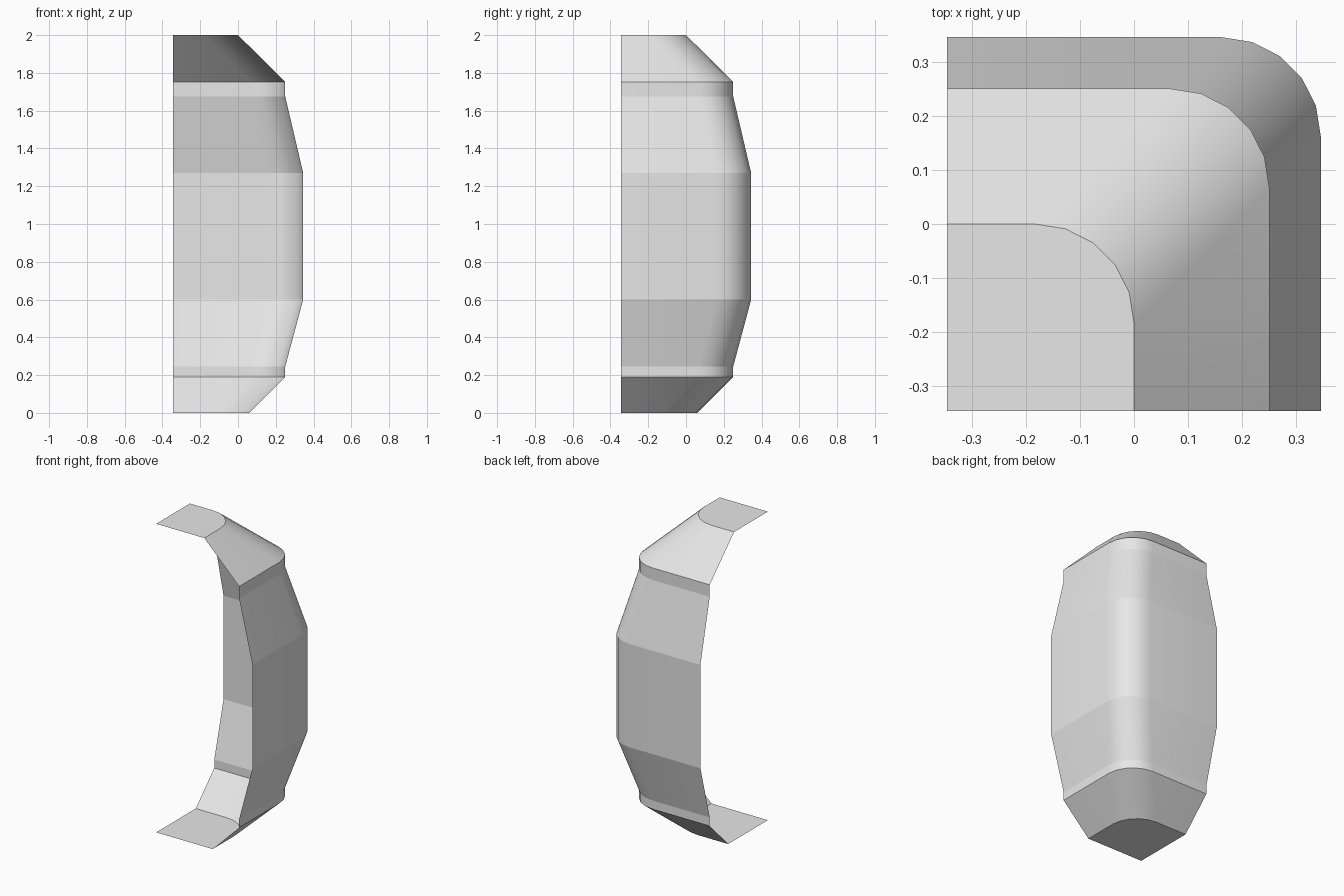
import bpy, bmesh, math

if "Cube" in bpy.data.objects:
    bpy.data.objects.remove(bpy.data.objects["Cube"])

grey = bpy.data.materials.new("light_grey")
grey.diffuse_color = (0.8, 0.8, 0.8, 1)
grey.use_nodes = True
grey.node_tree.nodes["Principled BSDF"].inputs["Base Color"].default_value = grey.diffuse_color

INNER = -0.345   # the two open cut planes
RADIUS = 0.183   # rounded corner
SEGMENTS = 5
# (outer extent, height) from bottom to top
PROFILE = [(0.06, 0), (0.25, 0.19), (0.25, 0.245), (0.345, 0.6),
           (0.345, 1.27), (0.25, 1.675), (0.25, 1.753), (0.0, 2.0)]


def ring(bm, e, z):
    """Quarter outline: straight side, rounded corner, straight side."""
    c = e - RADIUS
    pts = [(e, INNER)]
    for i in range(SEGMENTS + 1):
        a = math.pi / 2 * i / SEGMENTS
        pts.append((c + RADIUS * math.cos(a), c + RADIUS * math.sin(a)))
    pts.append((INNER, e))
    return [bm.verts.new((x, y, z)) for x, y in pts]


bm = bmesh.new()
rings = [ring(bm, e, z) for e, z in PROFILE]

# Outer wall bands
for low, high in zip(rings, rings[1:]):
    for i in range(len(low) - 1):
        bm.faces.new((low[i], low[i + 1], high[i + 1], high[i]))

# Flat bottom and top caps
bm.faces.new([bm.verts.new((INNER, INNER, 0))] + rings[0][::-1])
bm.faces.new([bm.verts.new((INNER, INNER, 2))] + rings[-1])

# Smooth around the corner, crisp between bands
for f in bm.faces:
    f.smooth = True
for e in bm.edges:
    if abs(e.verts[0].co.z - e.verts[1].co.z) < 1e-5:
        e.smooth = False

mesh = bpy.data.meshes.new("quarter_shell")
bm.to_mesh(mesh)
bm.free()
mesh.materials.append(grey)
shell = bpy.data.objects.new("quarter_shell", mesh)
bpy.context.collection.objects.link(shell)
